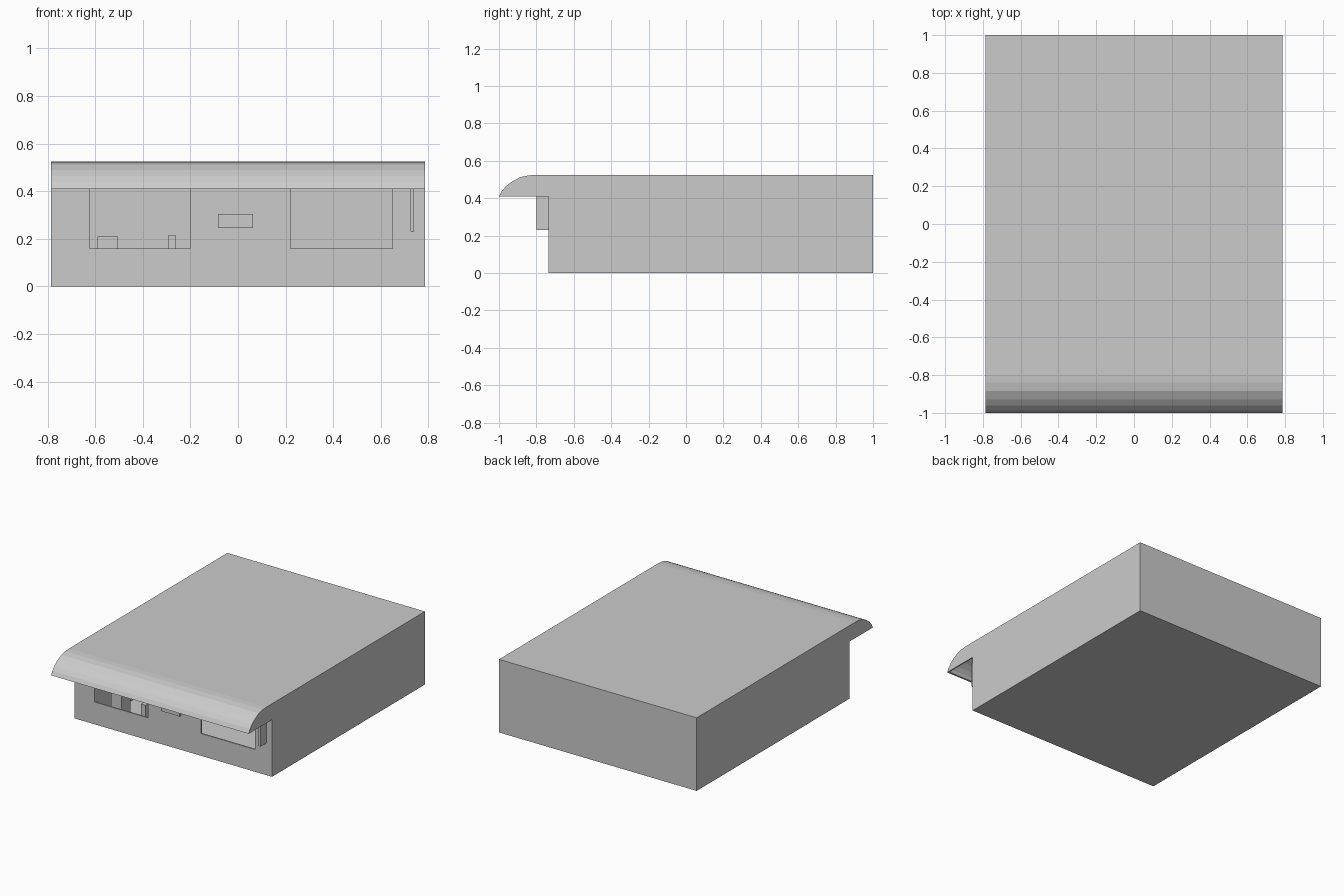
import bpy

if "Cube" in bpy.data.objects:
    bpy.data.objects.remove(bpy.data.objects["Cube"])

W = 0.785  # half width


def prism(name, profile, x0, x1):
    """Extrude a closed (y, z) profile along x."""
    n = len(profile)
    verts = [(x, y, z) for x in (x0, x1) for y, z in profile]
    faces = [tuple(range(n))[::-1], tuple(range(n, 2 * n))]
    faces += [(i, (i + 1) % n, n + (i + 1) % n, n + i) for i in range(n)]
    mesh = bpy.data.meshes.new(name)
    mesh.from_pydata(verts, [], faces)
    import_bm = bmesh.new()
    import_bm.from_mesh(mesh)
    bmesh.ops.recalc_face_normals(import_bm, faces=import_bm.faces)
    import_bm.to_mesh(mesh)
    import_bm.free()
    obj = bpy.data.objects.new(name, mesh)
    bpy.context.collection.objects.link(obj)
    return obj


def box(name, x0, x1, y0, y1, z0, z1):
    return prism(name, [(y0, z0), (y1, z0), (y1, z1), (y0, z1)], x0, x1)


def cut(target, cutter):
    cutter.hide_render = True
    cutter.hide_set(True)
    mod = target.modifiers.new(cutter.name, 'BOOLEAN')
    mod.operation = 'DIFFERENCE'
    mod.solver = 'EXACT'
    mod.object = cutter


import bmesh

# housing with the curved front hood
curve = [(-0.8, 0.525), (-0.84, 0.522), (-0.885, 0.513), (-0.93, 0.489),
         (-0.962, 0.464), (-0.985, 0.438), (-1.0, 0.41)]
housing = prism("housing", [(-0.735, 0), (1, 0), (1, 0.525)] + curve
                + [(-0.735, 0.41)], -W, W)

# hollow underside of the hood
inner = [(y + 0.008, z - 0.01) for y, z in curve]
cut(housing, prism("hood_hollow", [(-0.735, 0.515)] + inner
                   + [(-0.992, 0.38), (-0.735, 0.38)], -W + 0.008, W - 0.008))

# shared inner chamber and the two front openings
cut(housing, box("chamber", -0.626, 0.651, -0.725, 0.98, 0.008, 0.5))
for side, x0, x1 in (("left", -0.625, -0.2), ("right", 0.22, 0.65)):
    cut(housing, box(side + "_opening", x0, x1, -0.76, -0.7, 0.16, 0.45))

# blocks inside the left opening
box("inner_block", -0.59, -0.505, -0.60, -0.5, 0.008, 0.21)
box("inner_post", -0.295, -0.26, -0.68, -0.64, 0.008, 0.213)

# front button and side tab
box("front_button", -0.085, 0.062, -0.75, -0.735, 0.245, 0.305)
box("side_tab", 0.725, 0.74, -0.8, -0.735, 0.23, 0.41)
